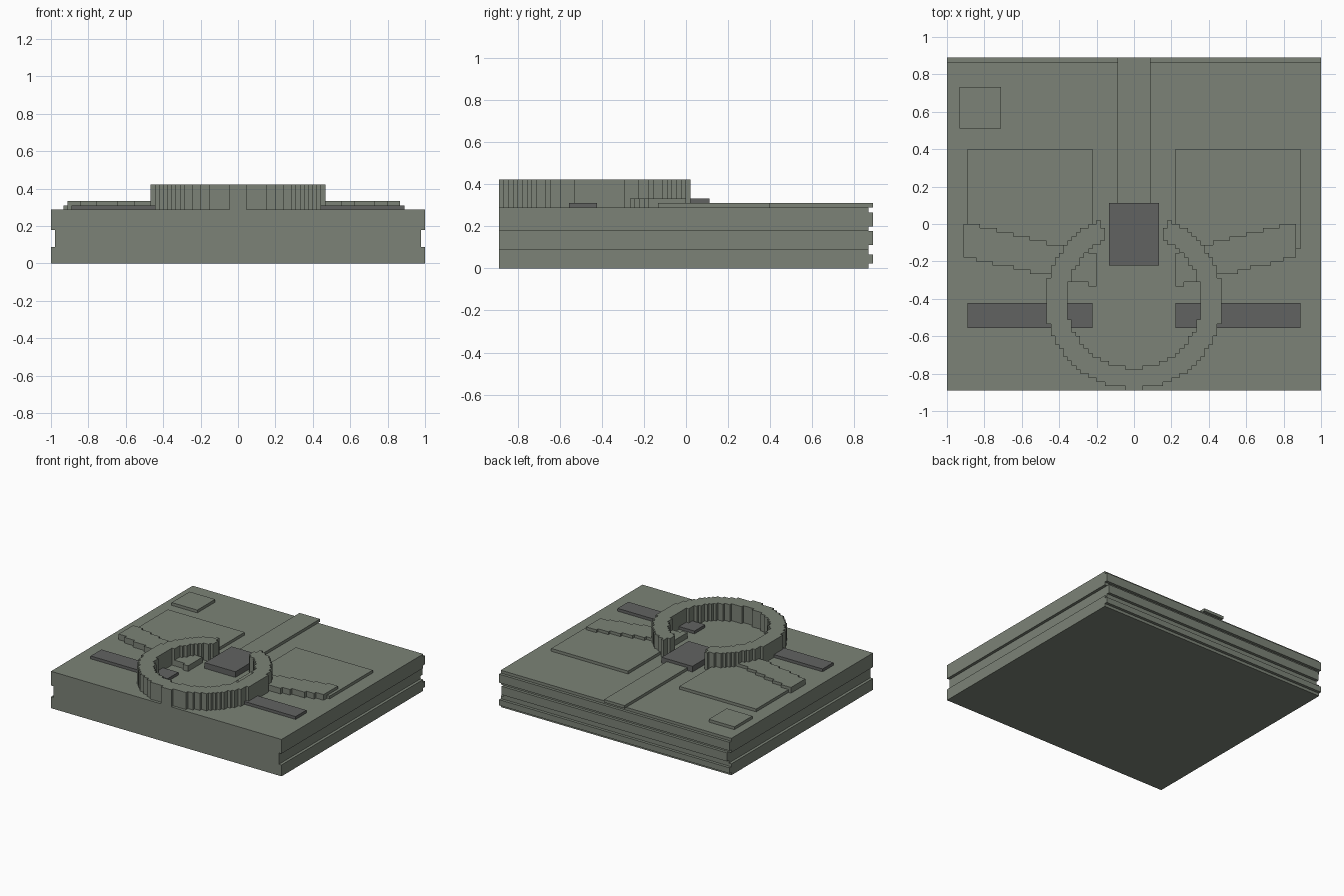
import bpy, bmesh, math

if "Cube" in bpy.data.objects:
    bpy.data.objects.remove(bpy.data.objects["Cube"])

U = 2 / 90  # one grid cell; the model is 90 x 80 x 19 cells


def material(name, rgb):
    m = bpy.data.materials.new(name)
    m.diffuse_color = (*rgb, 1)
    m.use_nodes = True
    m.node_tree.nodes["Principled BSDF"].inputs["Base Color"].default_value = m.diffuse_color
    return m


GREEN_GREY = material("green_grey", (0.200, 0.226, 0.184))
DARK_GREY = material("dark_grey", (0.120, 0.124, 0.120))


def finish(name, bm, mat):
    bmesh.ops.recalc_face_normals(bm, faces=bm.faces)
    bmesh.ops.scale(bm, vec=(U, U, U), verts=bm.verts)
    me = bpy.data.meshes.new(name)
    bm.to_mesh(me)
    bm.free()
    me.materials.append(mat)
    ob = bpy.data.objects.new(name, me)
    bpy.context.collection.objects.link(ob)
    return ob


def box(name, x0, x1, y0, y1, z0, z1, mat):
    bm = bmesh.new()
    bmesh.ops.create_cube(bm, size=1)
    for v in bm.verts:
        v.co = (x1 if v.co.x > 0 else x0,
                y1 if v.co.y > 0 else y0,
                z1 if v.co.z > 0 else z0)
    return finish(name, bm, mat)


def stepped_plate(name, cells, z0, z1, mat):
    """Extrude a set of grid cells upward into one solid with stepped sides."""
    bm = bmesh.new()
    corners = {}

    def vert(x, y):
        if (x, y) not in corners:
            corners[x, y] = bm.verts.new((x, y, z0))
        return corners[x, y]

    for x, y in sorted(cells):
        bm.faces.new([vert(x, y), vert(x + 1, y), vert(x + 1, y + 1), vert(x, y + 1)])
    ext = bmesh.ops.extrude_face_region(bm, geom=bm.faces[:], use_keep_orig=True)
    for g in ext["geom"]:
        if isinstance(g, bmesh.types.BMVert):
            g.co.z = z1
    bmesh.ops.recalc_face_normals(bm, faces=bm.faces)
    bmesh.ops.dissolve_limit(bm, angle_limit=0.01, verts=bm.verts, edges=bm.edges)
    return finish(name, bm, mat)


# Base slab: grooved back profile (y, z) extruded along x
profile = [(-40, 0), (39, 0)]
for low, high in [(1, 3), (5, 8), (9, 12)]:
    profile += [(39, low), (40, low), (40, high), (39, high)]
profile += [(39, 13), (-40, 13)]
bm = bmesh.new()
end = bm.faces.new([bm.verts.new((-45, y, z)) for y, z in profile])
ext = bmesh.ops.extrude_face_region(bm, geom=[end], use_keep_orig=True)
for g in ext["geom"]:
    if isinstance(g, bmesh.types.BMVert):
        g.co.x = 45
base = finish("base_slab", bm, GREEN_GREY)

# Side grooves cut along both flanks of the base
for s in (-1, 1):
    x0, x1 = sorted((s * 44, s * 47))
    cutter = box("groove_cutter", x0, x1, -45, 45, 4, 8, GREEN_GREY)
    cutter.hide_render = True
    mod = base.modifiers.new("groove", "BOOLEAN")
    mod.operation = "DIFFERENCE"
    mod.solver = "EXACT"
    mod.object = cutter
    bpy.context.view_layer.objects.active = base
    bpy.ops.object.modifier_apply(modifier=mod.name)
    bpy.data.objects.remove(cutter)

# Open ring wall with a gap at the back
ring = set()
for x in range(-22, 22):
    for y in range(-40, 4):
        dx, dy = x + 0.5, y + 19
        if 260 < dx * dx + dy * dy < 446 and abs(math.atan2(dx, dy)) > math.radians(23.8):
            ring.add((x, y))
stepped_plate("ring_wall", ring, 13, 19, GREEN_GREY)

# Slanted wings running from inside the ring out to each side
for side, s, inner, outer, slope in (("left", -1, 9, 41, 0.22), ("right", 1, 10, 39, 0.25)):
    wing = set()
    for k in range(inner, outer):
        top = max(-7, -((outer - 1 - k) // 4))
        bottom = round(-8 - slope * (outer - 1 - k))
        for y in range(bottom, top):
            wing.add((k if s > 0 else -k - 1, y))
    stepped_plate(side + "_wing", wing, 13, 15, GREEN_GREY)

    # Flat panel and dark bar on each side
    x0, x1 = sorted((s * 10, s * 40))
    box(side + "_panel", x0, x1, -6, 18, 13, 14, GREEN_GREY)
    box(side + "_dark_bar", x0, x1, -25, -19, 13, 14, DARK_GREY)

# Centre block, rear strip and corner plate
box("centre_block", -6, 6, -10, 5, 13, 15, DARK_GREY)
box("rear_strip", -4, 4, 5, 40, 13, 14, GREEN_GREY)
box("corner_plate", -42, -32, 23, 33, 13, 14, GREEN_GREY)
